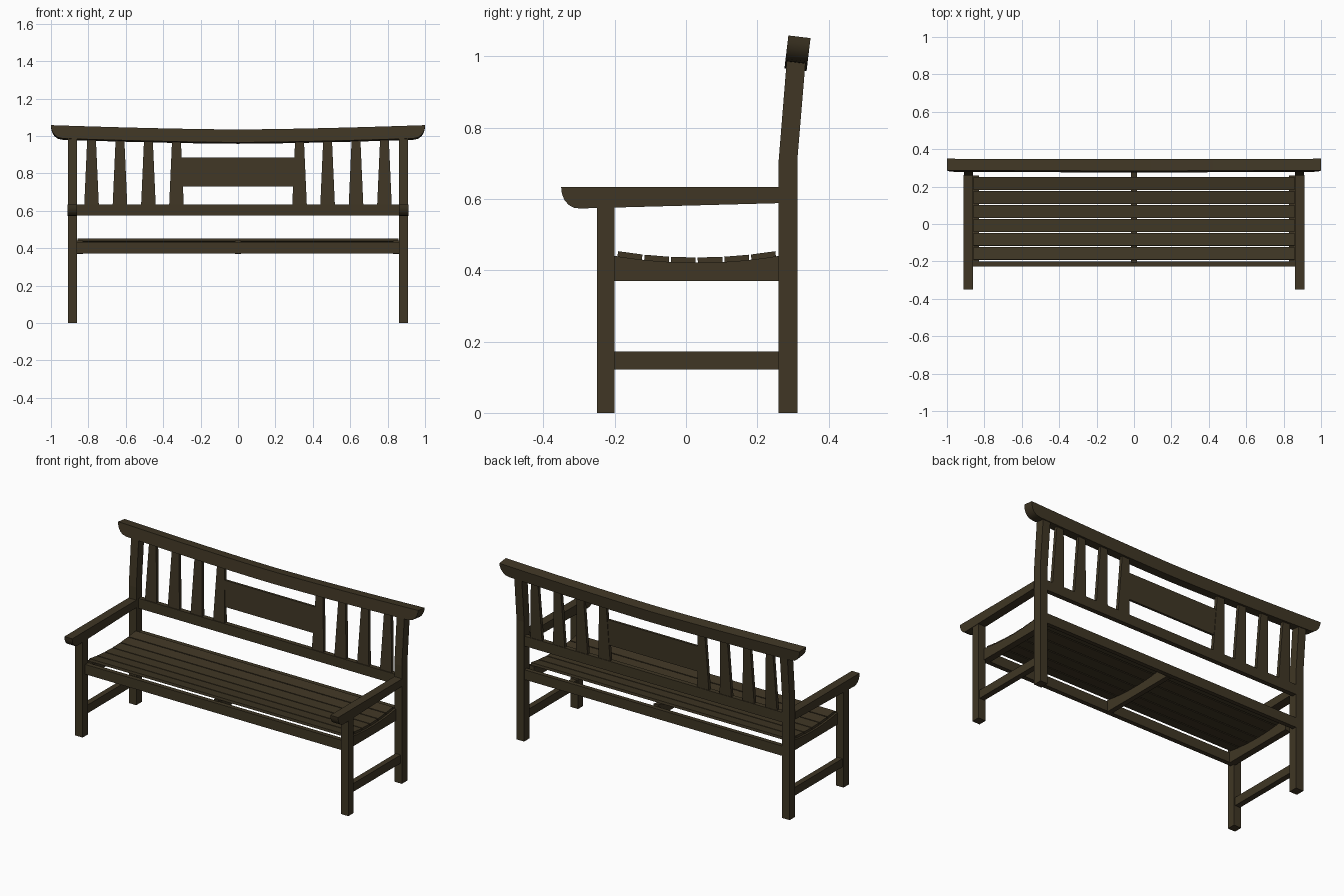
import bpy, bmesh, math
from mathutils import Vector

if "Cube" in bpy.data.objects:
    bpy.data.objects.remove(bpy.data.objects["Cube"])

wood = bpy.data.materials.new("dark_brown_wood")
wood.diffuse_color = (0.05, 0.037, 0.018, 1)
wood.use_nodes = True
wood.node_tree.nodes["Principled BSDF"].inputs["Base Color"].default_value = wood.diffuse_color


def prism(name, outline, place, depth, smooth=False):
    """Map 2D outline points to 3D with place(), then extrude by the depth vector."""
    bm = bmesh.new()
    face = bm.faces.new([bm.verts.new(place(a, b)) for a, b in outline])
    ext = bmesh.ops.extrude_face_region(bm, geom=[face])
    moved = [v for v in ext["geom"] if isinstance(v, bmesh.types.BMVert)]
    bmesh.ops.translate(bm, vec=Vector(depth), verts=moved)
    bmesh.ops.recalc_face_normals(bm, faces=bm.faces)
    me = bpy.data.meshes.new(name)
    bm.to_mesh(me)
    bm.free()
    ob = bpy.data.objects.new(name, me)
    bpy.context.collection.objects.link(ob)
    me.materials.append(wood)
    if smooth:
        bpy.context.view_layer.objects.active = ob
        ob.select_set(True)
        bpy.ops.object.shade_smooth_by_angle(angle=math.radians(35))
        ob.select_set(False)
    return ob


def side_part(name, outline, x0, x1, smooth=False):
    """Outline in y,z spanning x0..x1."""
    return prism(name, outline, lambda y, z: (x0, y, z), (x1 - x0, 0, 0), smooth)


def mirrored(ob):
    ob.modifiers.new("mirror", 'MIRROR')
    return ob


def rect(a0, a1, b0, b1):
    return [(a0, b0), (a1, b0), (a1, b1), (a0, b1)]


def dip(y):
    """Height of the hollowed seat support."""
    return 0.421 + 0.36 * (y - 0.03) ** 2


# Legs and posts
mirrored(side_part("front_leg", rect(-0.25, -0.2, 0, 0.58), 0.86, 0.91))
mirrored(side_part("back_post", [(0.26, 0), (0.313, 0), (0.313, 0.72), (0.336, 0.995),
                                 (0.283, 0.995), (0.26, 0.71)], 0.86, 0.91))

# Armrests with a rounded front underside
arm = [(0.262, 0.633), (-0.35, 0.633), (-0.348, 0.615), (-0.341, 0.597),
       (-0.329, 0.583), (-0.314, 0.575), (-0.297, 0.573), (0.262, 0.588)]
mirrored(side_part("armrest", arm, 0.86, 0.912, True))

# Side stretchers, hollowed seat supports and centre support
mirrored(side_part("side_stretcher", rect(-0.2, 0.26, 0.122, 0.172), 0.868, 0.902))


def support(y0, y1):
    ys = [y0 + (y1 - y0) * i / 12 for i in range(13)]
    return [(y0, 0.37), (y1, 0.37)] + [(y, dip(y)) for y in reversed(ys)]


mirrored(side_part("side_seat_rail", support(-0.2, 0.26), 0.83, 0.87))
side_part("centre_seat_support", support(-0.205, 0.287), -0.015, 0.015)

# Long rails
side_part("front_seat_rail", rect(-0.227, -0.2, 0.373, 0.432), -0.862, 0.862)
side_part("back_seat_rail", rect(0.285, 0.311, 0.373, 0.432), -0.862, 0.862)
side_part("lower_back_rail", rect(0.283, 0.311, 0.575, 0.635), -0.862, 0.862)

# Seat slats following the hollow
for i in range(6):
    yc = 0.03 + (i - 2.5) * 0.0752
    ang = math.atan(0.72 * (yc - 0.03))
    c, s = math.cos(ang), math.sin(ang)
    pts = [(yc + a * c - b * s, dip(yc) + a * s + b * c)
           for a, b in rect(-0.0345, 0.0345, 0, 0.015)]
    side_part(f"seat_slat_{i + 1}", pts, -0.858, 0.858)

# Tapered back slats and centre panel, leaning back


def lean(x, z):
    return (x, 0.288 + (z - 0.635) * 0.05, z)


for i, xc in enumerate((0.329, 0.479, 0.631, 0.783)):
    taper = [(xc - 0.039, 0.63), (xc + 0.039, 0.63), (xc + 0.023, 0.99), (xc - 0.023, 0.99)]
    mirrored(prism(f"back_slat_{i + 1}", taper, lean, (0, 0.02, 0)))
prism("back_panel", rect(-0.305, 0.305, 0.73, 0.886),
      lambda x, z: Vector(lean(x, z)) + Vector((0, 0.003, 0)), (0, 0.014, 0))

# Curved top rail with upswept rounded ends


def crest(x):
    return 1.035 + 0.023 * abs(x) ** 1.5


xs = [i / 12 for i in range(-12, 13)]
tip = [(0.935, crest(0.935) - 0.069), (0.962, 0.992), (0.98, 1.005), (0.992, 1.022), (0.998, 1.04)]
under = [(x, crest(x) - 0.069) for x in xs[1:-1]]
outline = ([(-x, z) for x, z in reversed(tip)] + under + tip
           + [(x, crest(x)) for x in reversed(xs)])
prism("top_back_rail", outline, lambda x, z: (x, 0.276 + (z - 0.966) * 0.12, z),
      (0, 0.062, -0.0075), True)
